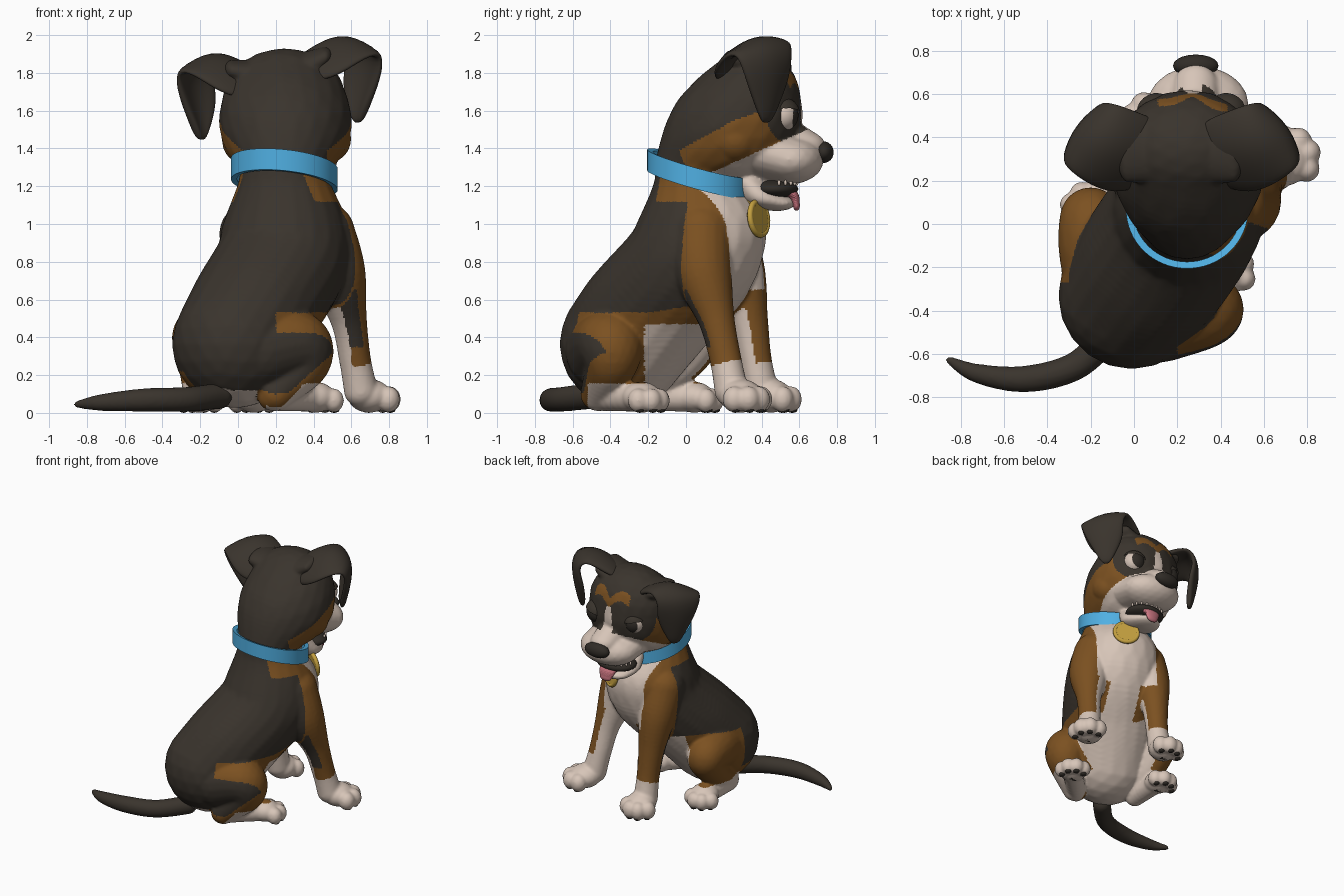
import bpy, bmesh, math
from mathutils import Vector, Matrix

if "Cube" in bpy.data.objects:
    bpy.data.objects.remove(bpy.data.objects["Cube"])


def mat(name, *rgb):
    m = bpy.data.materials.new(name)
    m.diffuse_color = (*rgb, 1)
    m.use_nodes = True
    m.node_tree.nodes["Principled BSDF"].inputs["Base Color"].default_value = m.diffuse_color
    return m


DARK = mat("dark fur", 0.042, 0.034, 0.026)
BROWN = mat("brown fur", 0.20, 0.082, 0.015)
WHITE = mat("cream fur", 0.68, 0.56, 0.48)
BLUE = mat("collar blue", 0.08, 0.43, 0.76)
GOLD = mat("tag gold", 0.55, 0.35, 0.05)
PINK = mat("tongue pink", 0.60, 0.18, 0.22)
BLACK = mat("nose black", 0.03, 0.025, 0.02)
FUR = [DARK, BROWN, WHITE]


def ball(x, y, z, rx, ry=None, rz=None):
    return (x, y, z, rx, ry or rx, rz or rx)


def chain(pts, n=8):
    """Balls strung closely along a smooth path."""
    p = [ball(*q) for q in pts]
    p = [p[0]] + p + [p[-1]]
    out = []
    for i in range(1, len(p) - 2):
        for k in range(n + (i == len(p) - 3)):
            t = k / n
            out.append(tuple(0.5 * (2 * b + (c - a) * t + (2 * a - 5 * b + 4 * c - d) * t * t
                                    + (3 * b - a - 3 * c + d) * t ** 3)
                             for a, b, c, d in zip(*p[i - 1:i + 3])))
    return out


def finish(name, bm, mats, angle=None):
    me = bpy.data.meshes.new(name)
    bm.to_mesh(me)
    bm.free()
    for m in mats:
        me.materials.append(m)
    me.shade_smooth()
    if angle:
        me.set_sharp_from_angle(angle=angle)
    ob = bpy.data.objects.new(name, me)
    bpy.context.collection.objects.link(ob)
    return ob


def balls_bm(balls, sub=3):
    bm = bmesh.new()
    for x, y, z, a, b, c in balls:
        bmesh.ops.create_icosphere(bm, subdivisions=sub, radius=1,
                                   matrix=Matrix.Translation((x, y, z)) @ Matrix.Diagonal((a, b, c, 1)))
    return bm


def fused(name, balls, mats, rule=None, voxel=0.011, smooth=6):
    """Fuse balls into one skin, then colour its faces by a rule."""
    ob = finish(name, balls_bm(balls), mats)
    r = ob.modifiers.new("fuse", 'REMESH')
    r.mode, r.voxel_size = 'VOXEL', voxel
    s = ob.modifiers.new("soften", 'SMOOTH')
    s.factor, s.iterations = 0.5, smooth
    me = bpy.data.meshes.new_from_object(ob.evaluated_get(bpy.context.evaluated_depsgraph_get()))
    ob.modifiers.clear()
    ob.data = me
    me.materials.clear()
    for m in mats:
        me.materials.append(m)
    for p in me.polygons:
        p.material_index = rule(p.center, p.normal) if rule else 0
    me.shade_smooth()
    return ob


# torso, from neck down to rump
body = chain([(.245, .07, 1.3, .23, .23, .1), (.245, .06, 1.18, .255, .24, .15),
              (.25, .08, 1.0, .33, .34, .15), (.23, .02, .8, .36, .37, .28),
              (.1, -.17, .57, .36, .38, .3), (-.01, -.33, .365, .34, .34, .34)])
# front legs
body += chain([(.45, .08, .95, .17), (.52, .09, .75, .155), (.585, .16, .5, .098),
               (.62, .21, .28, .085), (.65, .24, .12, .09)])
body += chain([(.06, .2, .95, .16), (.06, .28, .75, .14), (.07, .335, .5, .1),
               (.08, .37, .28, .085), (.08, .4, .12, .09)])
# hind thighs, shins and feet
body += chain([(.12, -.43, .33, .21), (.31, -.40, .36, .18), (.34, -.4, .26, .14), (.2, -.47, .1, .09)])
body += chain([(-.1, -.3, .36, .22), (-.18, -.1, .4, .17), (-.2, .03, .37, .14),
               (-.2, -.08, .22, .11), (-.21, -.24, .1, .08)])
body += chain([(.18, -.47, .085, .075), (.38, -.27, .085, .08)])
body += chain([(-.21, -.24, .085, .075), (-.2, 0, .085, .08)])
pads = []


def paw(x, y, ang, height, size=1.0):
    """Palm, four toes and the pads beneath."""
    f = Vector((math.sin(ang), math.cos(ang)))
    s = Vector((f.y, -f.x))
    c = Vector((x, y))
    body.append(ball(x, y, height / 2, .105 * size, .105 * size, height / 2))
    pads.append(ball(x, y, .018, .05, .04, .017))
    for lat, fwd in ((-.082, .052), (-.031, .098), (.031, .098), (.082, .052)):
        q = c + (s * lat + f * fwd) * size
        body.append(ball(q.x, q.y, height * .4, .056 * size, .056 * size, height * .39))
        q += f * .01
        pads.append(ball(q.x, q.y, .016, .026, .026, .016))


paw(.695, .29, .9, .18, 1.1)
paw(.085, .45, -.08, .18, 1.05)
paw(.41, -.235, .75, .165, 1.0)
paw(-.2, .045, -.1, .165, 1.0)

H = Vector((math.sin(.35), math.cos(.35), 0))
L = Vector((H.y, -H.x, 0))


def body_rule(c, n):
    rel = c - Vector((.25, .08, 0))
    u, v = rel.dot(L), rel.dot(H)
    x, y, z = c
    if z < .155 and y > -.52 and (y > -.3 or x > .15 or n.z < -.8):  # feet
        return 2
    if z < .65 and v > .04 and not (x < -.08 and y < .21):      # front legs and chest
        inward = n.dot(L) * (1 if u > 0 else -1)
        front = n.dot(H)
        if z < .2 + .25 * v or abs(u) < .12:
            return 2
        if inward < (-.35 if front > 0 else .2) and (u > 0 or front < .3):
            return 2
        return 0 if front < -.45 and z > .35 else 1
    if z < .53 + .04 * max(0, min(1, (y + .2) * 4)):             # hind end
        if x > .1 and y < -.22 and (x > .2 or z < .2):           # right thigh, dark behind
            spot = ((y + .58) / .17) ** 2 + ((z - .255) / .17) ** 2 < 1
            return 0 if spot and z > max(.9 * y + .6, .9 * (x - .15)) else 1
        if x < -.1 and y > -.45 and n.x < .5:                    # left thigh
            return 1 if y > -.27 or z < .22 else 0
        if z > .47 and x > .2:
            return 1
        if n.dot(H) > .25 or n.z < -.75 or (n.z < -.3 and y > -.3):
            return 2
        return 0
    if v > .08 and abs(u) < .24 and n.dot(H) > .1:               # bib
        return 2
    return 1 if v > (-.17 if z > 1.12 else .03) else 0


fused("body", body, FUR, body_rule)
finish("paw_pads", balls_bm(pads, 2), [BLACK])
fused("tail", chain([(-.1, -.5, .09, .07), (-.27, -.655, .072, .066), (-.5, -.715, .068, .062),
                     (-.72, -.69, .055, .045), (-.85, -.63, .045, .02)], 12), [DARK])

# head: neck, skull, cheeks, muzzle and lower jaw
head = chain([(.245, .06, 1.25, .215), (.245, .09, 1.34, .25, .25, .15),
              (.252, .25, 1.51, .35, .345, .28), (.245, .345, 1.65, .33, .265, .28)])
head += [ball(.47, .26, 1.45, .13), ball(.04, .26, 1.44, .125)]
head += chain([(.28, .4, 1.38, .24, .15, .14), (.295, .55, 1.34, .235, .18, .13)])
head += chain([(.28, .45, 1.48, .12, .15, .12), (.285, .62, 1.41, .11, .12, .085)])
head += chain([(.28, .33, 1.22, .13, .08, .06), (.29, .4, 1.14, .15, .1, .055), (.29, .48, 1.11, .12, .1, .042)])
# ear roots
head += chain([(.1, .34, 1.78, .09, .16, .09), (-.03, .34, 1.81, .05, .15, .06)])
head += chain([(.36, .34, 1.82, .09, .16, .09), (.46, .34, 1.88, .05, .15, .06)])


def head_rule(c, n):
    x, y, z = c
    d = abs(x - .27)
    if y > .1 and z < 1.28 + (y - .15) * .45:
        return 2
    if d < .045 - (z - 1.5) * .12 and y > .45 and z < 1.69:
        return 2
    if y > .4 and abs(z - 1.715 - .065 * math.sin(min(d, .19) * 16)) < .035 and d < .16:   # brows
        return 1
    if (Vector((d, y, z)) - Vector((.16, .52, 1.6))).length < .17:
        return 0
    return 1 if z < 1.41 + .55 * y - .2 * max(0, y - .25) and d > .2 else 0


fused("head", head, FUR, head_rule, smooth=6)
finish("nose", balls_bm([ball(.285, .73, 1.38, .105, .052, .057)]), [BLACK])
finish("mouth", balls_bm([ball(.29, .47, 1.185, .158, .125, .05)]), [BLACK])
finish("tongue", balls_bm(chain([(.29, .46, 1.165, .085, .05, .025), (.3, .56, 1.16, .075, .03, .022),
                                 (.31, .585, 1.1, .05, .018, .03)])), [PINK])
teeth = []
for i in range(10):
    a = math.pi * (i + .5) / 10
    teeth.append(ball(.29 + .14 * math.cos(a), .475 + .113 * math.sin(a), 1.218, .009, .009, .015))
finish("teeth", balls_bm(teeth, 2), [WHITE])

# eyes: ball with dark iris faces, and an upper lid
for side, sx in (("left", -1), ("right", 1)):
    c = Vector((.265 + sx * .165, .51, 1.575))
    look = Vector((sx * .05, 1, -.05)).normalized()
    bm = balls_bm([ball(*c, .085)], 5)
    for f in bm.faces:
        f.material_index = int((f.calc_center_median() - c).normalized().dot(look) > .7)
    finish(side + "_eye", bm, [WHITE, BLACK])
    bm = balls_bm([ball(*c, .096)], 5)
    cut = Vector((-sx * .25, -.05, 1))
    bmesh.ops.delete(bm, geom=[v for v in bm.verts if (v.co - c).dot(cut) < .012], context='VERTS')
    finish(side + "_eyelid", bm, [DARK])

# floppy ears: rows of (back edge, front edge) from base over the fold to the tip
ROWS = [((.12, .22, 1.66), (.14, .47, 1.76)), ((-.06, .13, 1.67), (-.01, .53, 1.85)),
        ((-.2, .17, 1.77), (-.09, .56, 1.87)), ((-.32, .26, 1.83), (-.14, .56, 1.79)),
        ((-.32, .3, 1.72), (-.11, .54, 1.68)), ((-.26, .35, 1.57), (-.13, .49, 1.56)),
        ((-.21, .4, 1.45), (-.17, .44, 1.45))]
BULGE = [(0, 0, .05), (0, 0, .1), (-.02, 0, .08), (-.03, .03, .03), (-.03, .03, 0), (-.02, .02, 0), (0, 0, -.01)]
for side in ("left", "right"):
    bm = bmesh.new()
    grid = []
    for (a, b), g in zip(ROWS, BULGE):
        row = []
        for k in range(5):
            t = k / 4
            p = Vector(a).lerp(Vector(b), t) + Vector(g) * math.sin(math.pi * t)
            if side == "right":
                p = Vector((.44 - p.x, p.y, p.z + .09))
            row.append(bm.verts.new(p))
        grid.append(row)
    for r, s in zip(grid, grid[1:]):
        for k in range(4):
            bm.faces.new((r[k], r[k + 1], s[k + 1], s[k]))
    bmesh.ops.recalc_face_normals(bm, faces=bm.faces)
    ear = finish(side + "_ear", bm, [DARK])
    m = ear.modifiers.new("thickness", 'SOLIDIFY')
    m.thickness, m.offset = .045, 0
    m = ear.modifiers.new("round", 'SUBSURF')
    m.levels = m.render_levels = 2

# collar: tilted oval band
bm = bmesh.new()
rings = []
for i in range(64):
    a = 2 * math.pi * i / 64
    ring = []
    for r, h in ((.25, -.052), (.282, -.056), (.282, .056), (.25, .052)):
        x, y = r * math.cos(a), r * .97 * math.sin(a)
        ring.append(bm.verts.new((.245 + x, .068 + y, 1.265 - .27 * y - .1 * x + h)))
    rings.append(ring)
for i, r in enumerate(rings):
    s = rings[(i + 1) % 64]
    for k in range(4):
        bm.faces.new((r[k], s[k], s[(k + 1) % 4], r[(k + 1) % 4]))
bmesh.ops.recalc_face_normals(bm, faces=bm.faces)
finish("collar", bm, [BLUE], .7)

# tag disc with raised rim, hung from a small ring
rot = Vector((.5, .85, .12)).to_track_quat('Z', 'Y')
bm = bmesh.new()
bmesh.ops.create_cone(bm, cap_ends=True, segments=40, radius1=.09, radius2=.09, depth=.024,
                      matrix=Matrix.Translation((.4, .385, 1.03)) @ rot.to_matrix().to_4x4())
finish("tag", bm, [GOLD], .6)
for name, loc, R, r, q in (("tag_rim", (.4, .385, 1.03), .088, .016, rot),
                           ("tag_ring", (.385, .35, 1.14), .028, .008, Vector((.85, -.5, 0)).to_track_quat('Z', 'Y'))):
    bpy.ops.mesh.primitive_torus_add(major_radius=R, minor_radius=r, major_segments=40, minor_segments=10,
                                     location=loc, rotation=q.to_euler())
    ob = bpy.context.object
    ob.name = name
    ob.data.materials.append(GOLD)
    ob.data.shade_smooth()
